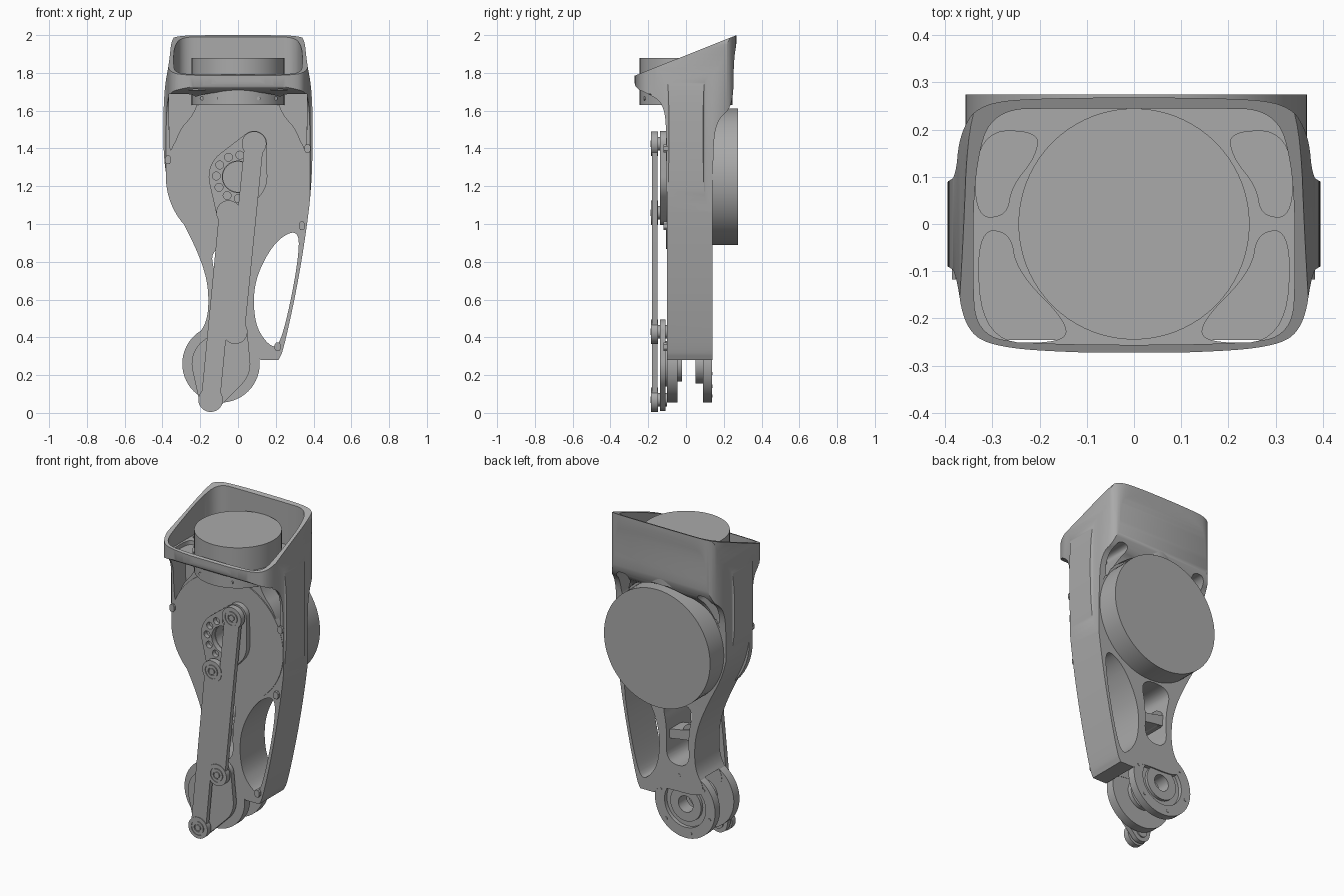
import bpy, bmesh, math
from mathutils import Vector
from mathutils.geometry import convex_hull_2d

default_cube = bpy.data.objects.get("Cube")
if default_cube:
    bpy.data.objects.remove(default_cube, do_unlink=True)

grey = bpy.data.materials.new("machined grey")
grey.use_nodes = True
grey.diffuse_color = (0.4, 0.4, 0.4, 1)
grey.node_tree.nodes["Principled BSDF"].inputs["Base Color"].default_value = grey.diffuse_color


# ---- outline helpers ----
def rounded(points, passes=3):
    """Corner cutting on a closed outline; a repeated point stays sharp."""
    for _ in range(passes):
        result = []
        for i, p in enumerate(points):
            p, q = Vector(p), Vector(points[(i + 1) % len(points)])
            result += [p.lerp(q, 0.25), p.lerp(q, 0.75)]
        points = result
    clean = []
    for p in points:
        if not clean or (p - clean[-1]).length > 0.0005:
            clean.append(p)
    if (clean[0] - clean[-1]).length < 0.0005:
        clean.pop()
    return clean


def circle(center, radius, sides=56):
    return [Vector((center[0] + radius * math.cos(math.tau * i / sides),
                    center[1] + radius * math.sin(math.tau * i / sides))) for i in range(sides)]


def hull(*discs):
    points = [p for center, radius in discs for p in circle(center, radius)]
    return [points[i] for i in convex_hull_2d(points)]


def flipped(points):
    return [(-x, z) for x, z in points]


# ---- solid helpers ----
def solid(name, outline, axis, start, end):
    """Extrude a flat outline along one axis."""
    place = {"x": lambda u, v: (start, u, v),
             "y": lambda u, v: (u, start, v),
             "z": lambda u, v: (u, v, start)}[axis]
    direction = Vector([(end - start) * (axis == a) for a in "xyz"])
    bm = bmesh.new()
    face = bm.faces.new([bm.verts.new(place(*p)) for p in outline])
    extruded = bmesh.ops.extrude_face_region(bm, geom=[face])["geom"]
    bmesh.ops.translate(bm, vec=direction, verts=[g for g in extruded if isinstance(g, bmesh.types.BMVert)])
    bmesh.ops.recalc_face_normals(bm, faces=bm.faces[:])
    mesh = bpy.data.meshes.new(name)
    bm.to_mesh(mesh)
    bm.free()
    mesh.materials.append(grey)
    obj = bpy.data.objects.new(name, mesh)
    bpy.context.collection.objects.link(obj)
    return obj


def carve(target, outline, axis, start, end, operation="DIFFERENCE"):
    cutter = solid("cutter", outline, axis, start, end)
    cutter.hide_render = True
    modifier = target.modifiers.new("carve", "BOOLEAN")
    modifier.operation = operation
    modifier.solver = "EXACT"
    modifier.object = cutter
    bpy.context.view_layer.objects.active = target
    bpy.ops.object.modifier_apply(modifier=modifier.name)
    bpy.data.objects.remove(cutter, do_unlink=True)


def ring(name, center, outer, inner, start, end):
    obj = solid(name, circle(center, outer), "y", start, end)
    carve(obj, circle(center, inner), "y", start - 0.1, end + 0.1)
    return obj


# ---- main shell: front outline, side outline and plan outline combined ----
front_outline = rounded([
    (.12, .28), (.12, .28), (.215, .28), (.215, .28), (.24, .33), (.31, .65), (.36, .95),
    (.39, 1.2), (.397, 1.5), (.39, 1.72), (.365, 1.85), (.35, 2.0), (.28, 2.001),
    (-.28, 2.001), (-.35, 2.0), (-.365, 1.85), (-.39, 1.72), (-.397, 1.5), (-.39, 1.3),
    (-.35, 1.12), (-.25, .93), (-.185, .78), (-.155, .65), (-.16, .49), (-.22, .4),
    (-.2, .33), (.08, .33)])
side_outline = rounded([
    (-.1, .28), (-.1, .28), (.14, .28), (.14, .28), (.14, 1.36), (.16, 1.55), (.25, 1.62),
    (.252, 1.86), (.268, 1.96), (.268, 2.0), (.268, 2.0), (-.272, 1.785), (-.272, 1.785),
    (-.272, 1.72), (-.2, 1.69), (-.12, 1.64), (-.1, 1.48)])
plan_half = [(.395, -.09), (.395, -.09), (.395, .09), (.395, .09), (.378, .1), (.37, .19),
             (.33, .255), (.2, .268)]
plan_outline = rounded(plan_half + flipped(plan_half)[::-1]
                       + [(-.378, -.1), (-.36, -.22), (-.3, -.262), (-.1, -.274),
                          (.1, -.274), (.3, -.262), (.36, -.22), (.378, -.1)])

shell = solid("thigh_shell", front_outline, "y", -0.5, 0.5)
carve(shell, side_outline, "x", -0.6, 0.6, "INTERSECT")
carve(shell, plan_outline, "z", -0.2, 2.2, "INTERSECT")

# collar cavity and its floor pockets
cavity = rounded([(.342, -.1), (.335, -.235), (.22, -.256), (-.22, -.256), (-.335, -.235),
                  (-.342, -.1), (-.338, .12), (-.3, .243), (-.15, .245), (.15, .245),
                  (.3, .243), (.338, .12)])
carve(shell, cavity, "z", 1.735, 2.3)
rear_pocket = [(.34, .015), (.33, .197), (.2, .197), (.21, .14), (.26, .08), (.27, .015)]
fore_pocket = [(.335, -.015), (.262, -.015), (.25, -.1), (.14, -.21), (.15, -.253), (.32, -.25)]
# bays beside the motors, on the front and the back
fore_bay = [(.364, 1.39), (.364, 1.688), (.364, 1.688), (.2, 1.688), (.235, 1.58), (.31, 1.5), (.345, 1.39)]
rear_bay = [(.335, 1.4), (.335, 1.63), (.22, 1.63), (.27, 1.53)]
for mirror in (lambda p: p, flipped):
    carve(shell, rounded(mirror(rear_pocket)), "z", 1.71, 1.8)
    carve(shell, rounded(mirror(fore_pocket)), "z", 1.71, 1.8)
    carve(shell, rounded(mirror(fore_bay)), "y", -0.4, 0.01)
    carve(shell, rounded(mirror(rear_bay)), "y", 0.05, 0.4)
carve(shell, rounded([(-.365, 1.3), (.365, 1.3), (.365, 1.702), (-.365, 1.702)], 4), "y", -0.4, -0.098)

# side window, centre window, ankle slot and motor clearance
drive, ankle = (0.005, 1.25), (-0.09, 0.26)
carve(shell, rounded([(.325, .97), (.318, .8), (.26, .5), (.21, .34), (.15, .37), (.09, .47),
                      (.08, .65), (.13, .8), (.22, .93)]), "y", -0.4, 0.4)
carve(shell, rounded([(-.155, .88), (-.11, .69), (-.125, .49), (.04, .49), (.03, .69), (.07, .88)]),
      "y", -0.4, 0.4)
carve(shell, circle(ankle, 0.207), "y", -0.043, 0.088)
carve(shell, circle(drive, 0.375), "y", 0.141, 0.5)
carve(shell, circle((0, 1.25), 0.08), "y", -0.3, -0.03)

# ---- motors and front cover ----
solid("hip_motor", circle((0, 0), 0.245, 72), "z", 1.63, 1.88)
solid("knee_motor", circle(drive, 0.362, 72), "y", 0.13, 0.275)
ring("front_cover", (0, 1.25), 0.382, 0.08, -0.105, -0.07)
for x in (-.19, -.1, .11, .2):
    y = -math.sqrt(0.245 ** 2 - x * x)
    solid("hip_screw", circle((x, 1.665), 0.01, 16), "y", y - 0.004, y + 0.03)

# ---- cross brace in the centre window ----
solid("cross_brace", rounded([(-.15, .73), (-.07, .7), (.06, .68), (.06, .62), (-.05, .64), (-.15, .65)]),
      "y", 0.0, 0.11)
solid("brace_pin", circle((-0.1, 0.69), 0.05, 32), "y", -0.06, 0.1)

# ---- ankle joint: two flanges with inner hubs ----
ring("front_flange", ankle, 0.205, 0.05, -0.1, -0.045)
ring("front_hub", ankle, 0.095, 0.05, -0.05, -0.02)
ring("rear_flange", ankle, 0.205, 0.14, 0.09, 0.138)
ring("rear_plate", ankle, 0.145, 0.05, 0.092, 0.115)
ring("rear_hub", ankle, 0.105, 0.05, 0.05, 0.132)
for i in range(6):
    a = math.tau * i / 6 + 0.3
    spot = (ankle[0] + 0.175 * math.cos(a), ankle[1] + 0.175 * math.sin(a))
    solid("flange_screw", circle(spot, 0.009, 12), "y", 0.13, 0.141)

# ---- crank, ankle lever and the two parallel links ----
upper_pin, lower_pin = (0.085, 1.425), (-0.05, 1.06)
lever_top, lever_bottom = (-0.015, 0.43), (-0.145, 0.07)
crank = solid("drive_crank", hull((upper_pin, 0.068), ((0, 1.25), 0.155), (lower_pin, 0.064)),
              "y", -0.138, -0.1)
carve(crank, circle((0, 1.25), 0.083), "y", -0.3, 0)
for i in range(7):
    a = math.radians(85 + 31 * i)
    carve(crank, circle((0.115 * math.cos(a), 1.25 + 0.115 * math.sin(a)), 0.021, 20), "y", -0.3, -0.11)
solid("ankle_lever", hull((lever_top, 0.064), (ankle, 0.155), (lever_bottom, 0.06)), "y", -0.138, -0.108)
solid("ankle_spacer", circle(ankle, 0.12), "y", -0.11, -0.098)

for side, top, bottom in (("inner", upper_pin, lever_top), ("outer", lower_pin, lever_bottom)):
    solid(side + "_link", hull((top, 0.05), (bottom, 0.05)), "y", -0.18, -0.152)
    for pin in (top, bottom):
        ring(side + "_link_eye", pin, 0.065, 0.045, -0.184, -0.148)
        ring(side + "_bearing", pin, 0.038, 0.024, -0.186, -0.15)
        solid(side + "_pin", circle(pin, 0.018, 24), "y", -0.187, -0.1)
        solid(side + "_washer", circle(pin, 0.035, 32), "y", -0.153, -0.1)

# ---- small cable clips along the front edge ----
for x, z in ((-.37, 1.34), (.368, 1.4), (.338, .99), (.21, .35)):
    solid("cable_clip", rounded([(x - .016, z - .022), (x + .016, z - .022),
                                 (x + .016, z + .022), (x - .016, z + .022)], 1), "y", -0.118, -0.08)

# ---- smooth shading with sharp edges kept ----
bpy.ops.object.select_all(action="DESELECT")
for obj in bpy.context.collection.objects:
    if obj.type == "MESH":
        obj.select_set(True)
        bpy.context.view_layer.objects.active = obj
bpy.ops.object.shade_smooth_by_angle(angle=math.radians(30))
